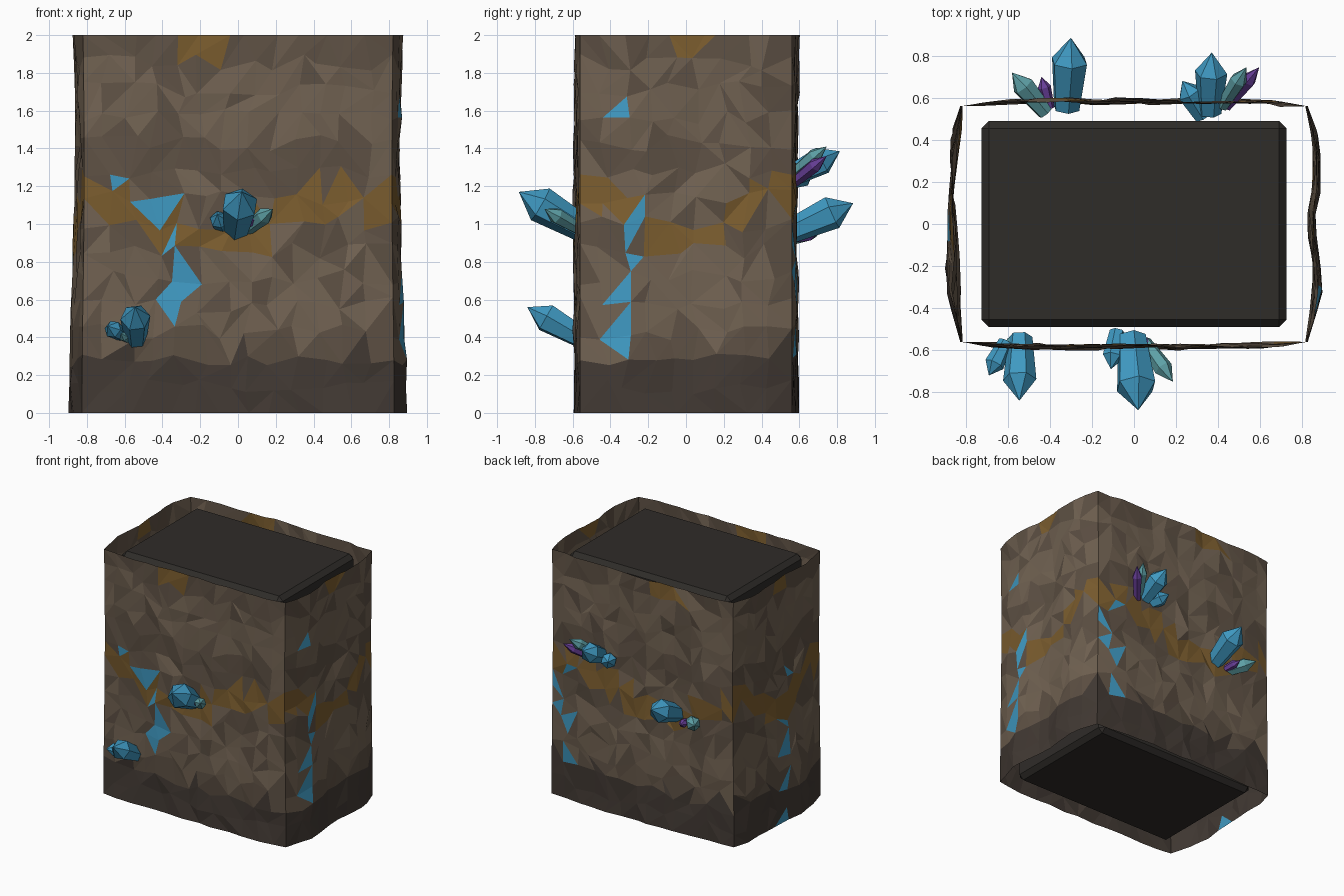
import bpy, bmesh, math, random
from mathutils import Vector

if "Cube" in bpy.data.objects:
    bpy.data.objects.remove(bpy.data.objects["Cube"])

random.seed(7)


def material(name, rgb):
    m = bpy.data.materials.new(name)
    m.diffuse_color = (*rgb, 1)
    m.use_nodes = True
    m.node_tree.nodes["Principled BSDF"].inputs["Base Color"].default_value = m.diffuse_color
    return m


DARK = material("dark_rock", (0.055, 0.042, 0.034))
MID = material("mid_rock", (0.112, 0.082, 0.058))
LIGHT = material("light_rock", (0.165, 0.122, 0.084))
OCHRE = material("ochre_rock", (0.20, 0.11, 0.028))
BLUE = material("blue_crystal", (0.05, 0.32, 0.54))
TEAL = material("teal_crystal", (0.11, 0.35, 0.38))
PURPLE = material("purple_crystal", (0.14, 0.05, 0.32))
CORE = material("core", (0.028, 0.025, 0.022))


def make_object(name, bm, mats):
    mesh = bpy.data.meshes.new(name)
    bm.to_mesh(mesh)
    bm.free()
    for m in mats:
        mesh.materials.append(m)
    ob = bpy.data.objects.new(name, mesh)
    bpy.context.collection.objects.link(ob)
    return ob


# Rock shell: an open four-sided sleeve with jittered, bulging faces
HX, HY, ROWS, NX, NY = 0.82, 0.56, 14, 13, 9


def shell_point(side, t, z):
    """t runs -1..1 along the side; sides are front, right, back, left."""
    env = 1 - t ** 4
    flare = 0.012 * math.cos(z * 2.4)
    if side in (0, 2):
        s = -1 if side == 0 else 1
        bulge = env * (0.024 + 0.009 * math.sin(3 * t + 2.6 * z + side))
        return Vector((-s * t * (HX + flare * 0.5), s * (HY + bulge), z))
    s = 1 if side == 1 else -1
    if side == 1:
        bulge = env * (0.045 + flare - 0.014 * math.cos(t * 5))
    else:
        bulge = env * (0.045 + flare + 0.012 * math.sin(t * 4 + z * 2))
    return Vector((s * (HX + flare * 0.5 + bulge), s * t * HY, z))


bm = bmesh.new()
columns = [(s, -1 + 2 * i / n) for s, n in enumerate((NX, NY, NX, NY)) for i in range(n)]
grid = []
for r in range(ROWS + 1):
    ring = []
    for side, t in columns:
        n = NX if side in (0, 2) else NY
        z = 2 * r / ROWS
        corner = t == -1
        if 0 < r < ROWS:
            z += random.uniform(-0.045, 0.045)
        if not corner:
            t += random.uniform(-0.6, 0.6) / n
        p = shell_point(side, t, z)
        if not corner:
            p[1 if side in (0, 2) else 0] += random.uniform(-0.011, 0.011)
        ring.append(bm.verts.new(p))
    grid.append(ring)
N = len(columns)
for r in range(ROWS):
    for c in range(N):
        a, b = grid[r][c], grid[r][(c + 1) % N]
        d, e = grid[r + 1][c], grid[r + 1][(c + 1) % N]
        if random.random() < 0.5:
            tris = ((a, b, e), (a, e, d))
        else:
            tris = ((a, b, d), (b, e, d))
        for tri in tris:
            bm.faces.new(tri)

# Rock strata: dark foot, light and mid layers, and a wavy ochre seam
for f in bm.faces:
    p = f.calc_center_median()
    f.normal_update()
    if abs(f.normal.y) > abs(f.normal.x):
        seam = 1.03 - 0.11 * math.cos((p.x + 0.12) * 4.5)
        cap = abs(p.x + 0.2) < 0.16
    else:
        seam = 1.04 - 0.12 * math.cos(p.y * 6.2)
        cap = abs(p.y) < 0.1
    z = p.z + random.uniform(-0.05, 0.05)
    if z < 0.3:
        k = 0
    elif abs(p.z - seam) < 0.085 or (cap and p.z > 1.88):
        k = 3
    elif 0.42 < z < 0.82 or 1.45 < z < 1.85 or 1.08 < z < 1.2:
        k = 2 if random.random() < 0.85 else 1
    else:
        k = 1 if random.random() < 0.85 else 2
    f.material_index = k

# Blue veins: the facets nearest to points along each vein
veins = {
    "front": [(-.58, 1.25), (-.5, 1.12), (-.43, 1.1), (-.35, .93), (-.3, .72),
              (-.36, .66), (-.36, .55), (-.3, .6)],
    "right": [(-.32, 1.57), (-.22, 1.08), (-.32, .92), (-.33, .75), (-.38, .6),
              (-.4, .45), (-.36, .35)],
    "back": [(.68, 1.02), (.76, .87), (.72, .75), (.7, .65), (.67, .33)],
    "left": [(-.08, 1.15), (0, .8), (0, .57), (-.02, .33), (-.02, .08)],
}
place = {"front": lambda u, z: (u, -0.58, z), "right": lambda u, z: (0.86, u, z),
         "back": lambda u, z: (u, 0.58, z), "left": lambda u, z: (-0.86, u, z)}
for side, points in veins.items():
    for u, z in points:
        q = Vector(place[side](u, z))
        near = min(bm.faces, key=lambda f: (f.calc_center_median() - q).length)
        near.material_index = 4
make_object("rock_shell", bm, [DARK, MID, LIGHT, OCHRE, BLUE])

# Dark inner core block with chamfered edges
bm = bmesh.new()
bmesh.ops.create_cube(bm, size=1)
for v in bm.verts:
    v.co = Vector((v.co.x * 1.45, v.co.y * 0.98, v.co.z * 1.96 + 1))
bmesh.ops.bevel(bm, geom=list(bm.edges), offset=0.035, segments=1, affect='EDGES')
make_object("inner_core", bm, [CORE])


# Crystals: six-sided shafts that widen to a shoulder and end in a point
def crystal(bm, base, tip, r, mat):
    base, tip = Vector(base), Vector(tip)
    q = (tip - base).to_track_quat('Z', 'Y')
    spin = random.uniform(0, 1)

    def ring(frac, rad):
        c = base.lerp(tip, frac)
        return [bm.verts.new(c + q @ Vector((rad * math.cos(spin + i * math.pi / 3),
                                             rad * math.sin(spin + i * math.pi / 3), 0)))
                for i in range(6)]
    lo, hi, top = ring(0, r * 0.72), ring(0.67, r), bm.verts.new(tip)
    faces = [bm.faces.new(lo[::-1])]
    for i in range(6):
        j = (i + 1) % 6
        faces.append(bm.faces.new((lo[i], lo[j], hi[j], hi[i])))
        faces.append(bm.faces.new((hi[i], hi[j], top)))
    for f in faces:
        f.material_index = mat


clusters = {
    "front_crystals_middle": [
        ((-.01, -.54, .97), (.02, -.885, 1.17), .098, 0),
        ((.05, -.56, .97), (.185, -.75, 1.08), .045, 1),
        ((-.08, -.51, .97), (-.11, -.69, 1.05), .05, 0),
        ((.05, -.55, .98), (.09, -.68, 1.03), .03, 2)],
    "front_crystals_low": [
        ((-.54, -.54, .39), (-.545, -.84, .56), .08, 0),
        ((-.61, -.56, .41), (-.69, -.72, .46), .048, 0),
        ((-.58, -.55, .39), (-.62, -.66, .42), .032, 1)],
    "back_crystals_left": [
        ((-.32, .55, .96), (-.30, .885, 1.11), .09, 0),
        ((-.42, .53, .92), (-.58, .72, .99), .055, 1),
        ((-.40, .55, .92), (-.44, .70, .95), .032, 2)],
    "back_crystals_right": [
        ((.36, .53, 1.24), (.37, .815, 1.385), .078, 0),
        ((.44, .56, 1.21), (.595, .745, 1.36), .038, 2),
        ((.42, .56, 1.26), (.535, .745, 1.41), .042, 1),
        ((.33, .51, 1.22), (.23, .68, 1.28), .06, 0)],
}
for name, parts in clusters.items():
    bm = bmesh.new()
    for part in parts:
        crystal(bm, *part)
    make_object(name, bm, [BLUE, TEAL, PURPLE])
